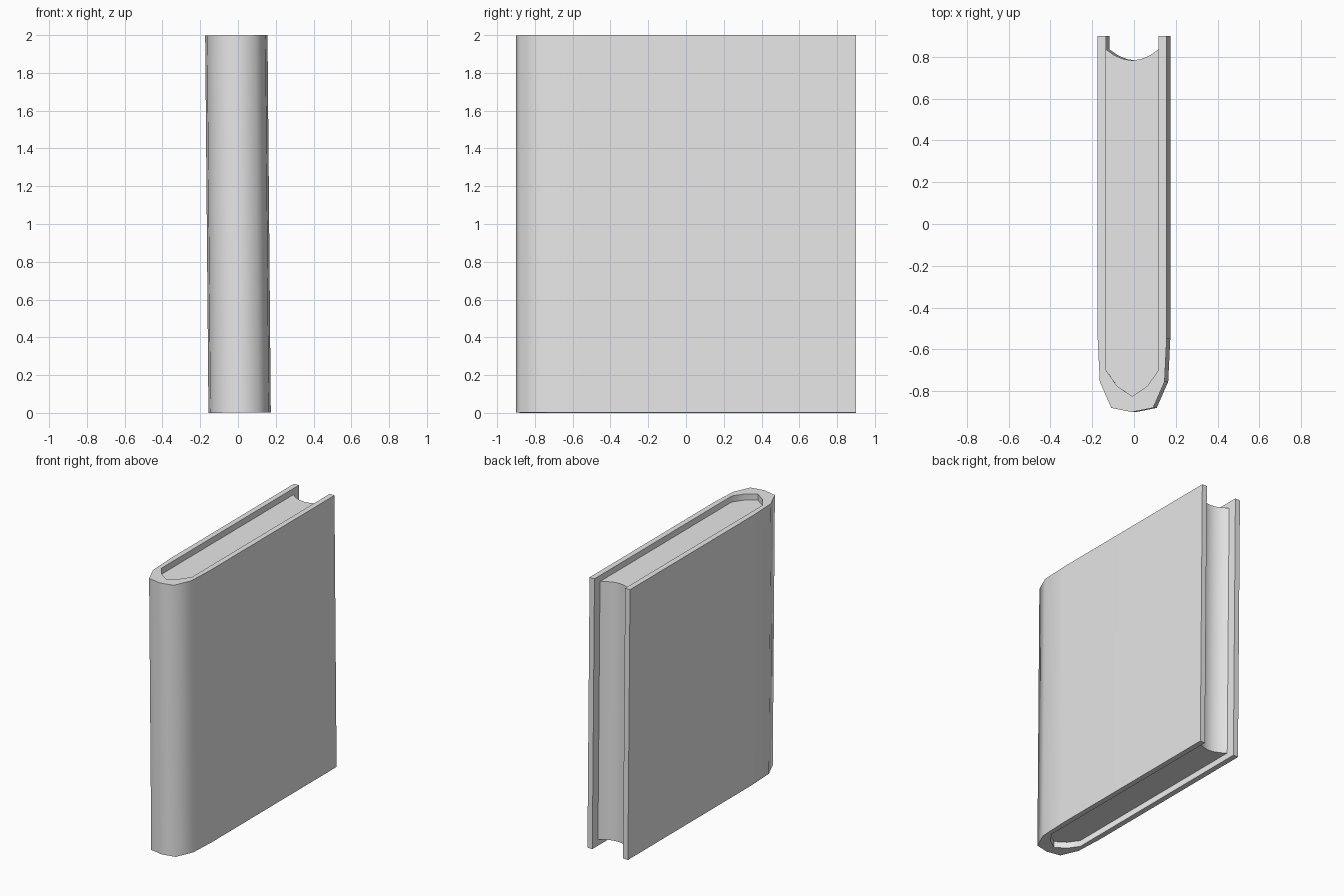
import bpy, bmesh, math
from mathutils import Matrix

if "Cube" in bpy.data.objects:
    bpy.data.objects.remove(bpy.data.objects["Cube"], do_unlink=True)

HALF_HEIGHT = 0.9985
RECESS = 0.045
# The whole book leans very slightly sideways about its centre
LEAN = Matrix.Translation((0, 0, 1)) @ Matrix.Rotation(math.radians(-0.5), 4, 'Y')

grey = bpy.data.materials.new("light_grey")
grey.use_nodes = True
grey.diffuse_color = (0.8, 0.8, 0.8, 1)
grey.node_tree.nodes["Principled BSDF"].inputs["Base Color"].default_value = (0.8, 0.8, 0.8, 1)


def mirrored(half):
    """Complete a right-hand half profile that ends on the centre line."""
    return half + [(-x, y) for x, y in reversed(half[:-1])]


def upright_prism(name, profile, half_height):
    """Extrude a plan profile vertically, centred, and lean it."""
    bm = bmesh.new()
    base = bm.faces.new([bm.verts.new((x, y, -half_height)) for x, y in profile])
    top = bmesh.ops.extrude_face_region(bm, geom=[base], use_keep_orig=True)
    moved = [v for v in top["geom"] if isinstance(v, bmesh.types.BMVert)]
    bmesh.ops.translate(bm, verts=moved, vec=(0, 0, 2 * half_height))
    bmesh.ops.recalc_face_normals(bm, faces=bm.faces[:])
    bm.transform(LEAN)
    mesh = bpy.data.meshes.new(name)
    bm.to_mesh(mesh)
    bm.free()
    mesh.materials.append(grey)
    obj = bpy.data.objects.new(name, mesh)
    bpy.context.collection.objects.link(obj)
    bpy.ops.object.select_all(action='DESELECT')
    obj.select_set(True)
    bpy.context.view_layer.objects.active = obj
    bpy.ops.object.shade_smooth_by_angle(angle=math.radians(60))
    return obj


# Cover: U-shaped boards and rounded spine
outer = mirrored([(0.165, 0.9), (0.165, -0.55), (0.155, -0.755), (0.1, -0.88), (0, -0.9)])
spine_inside = mirrored([(0.125, -0.7), (0.073, -0.775), (0, -0.825)])
inner = [(0.125, 0.9)] + spine_inside + [(-0.125, 0.9)]
upright_prism("cover", outer + inner[::-1], HALF_HEIGHT)

# Page block: fills the cover, with a hollow fore-edge
STEPS = 6
fore_edge = []
for i in range(STEPS + 1):
    t = 2 * i / STEPS - 1
    fore_edge.append((0.125 * t, 0.783 + 0.052 * t * t))
upright_prism("page_block", spine_inside + fore_edge, HALF_HEIGHT - RECESS)
